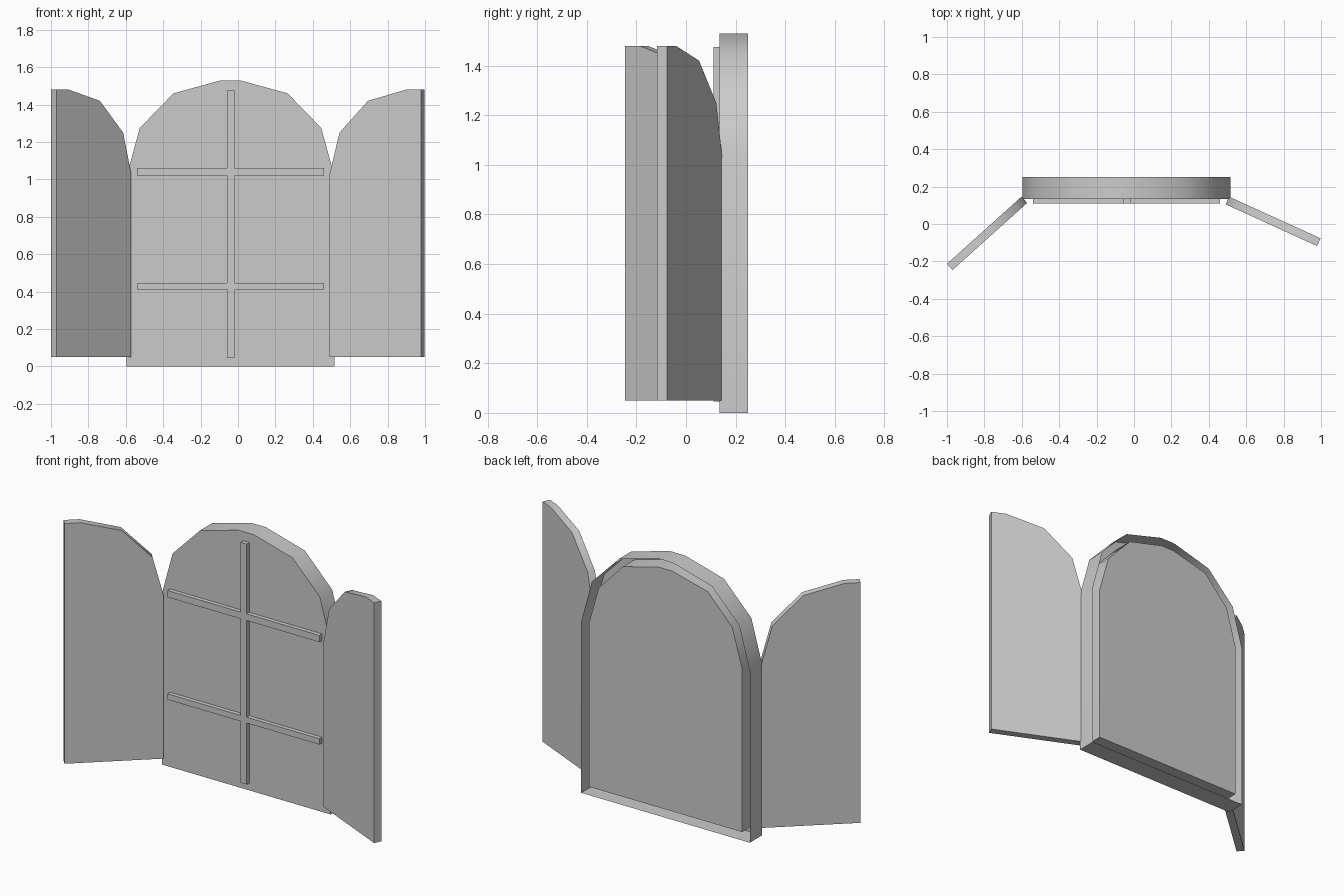
import bpy, bmesh, math

if "Cube" in bpy.data.objects:
    bpy.data.objects.remove(bpy.data.objects["Cube"])

CX = -0.04  # window centre line


def mirrored(half):
    """Close a right-hand half profile with its mirror image."""
    return half + [(-x, z) for x, z in reversed(half)]


def prism(name, pts, y0, y1, front=True, back=True):
    """Extrude an x-z outline from y0 (front) to y1 (back)."""
    bm = bmesh.new()
    a = [bm.verts.new((x, y0, z)) for x, z in pts]
    b = [bm.verts.new((x, y1, z)) for x, z in pts]
    for i in range(len(pts)):
        j = (i + 1) % len(pts)
        bm.faces.new((a[i], a[j], b[j], b[i]))
    if front:
        bm.faces.new(a)
    if back:
        bm.faces.new(b)
    area = sum(p[0] * q[1] - q[0] * p[1] for p, q in zip(pts, pts[1:] + pts[:1]))
    if area < 0:
        bmesh.ops.reverse_faces(bm, faces=bm.faces[:])
    mesh = bpy.data.meshes.new(name)
    bm.to_mesh(mesh)
    bm.free()
    ob = bpy.data.objects.new(name, mesh)
    bpy.context.collection.objects.link(ob)
    return ob


def smooth(ob):
    bpy.ops.object.select_all(action='DESELECT')
    ob.select_set(True)
    bpy.context.view_layer.objects.active = ob
    bpy.ops.object.shade_smooth_by_angle(angle=math.radians(35))


# Arched outer casing, open at the back
outer = mirrored([(0.555, 0), (0.555, 1.02), (0.485, 1.275), (0.305, 1.46), (0.05, 1.53)])
casing = prism("window_casing", outer, 0.135, 0.25, back=False)

# Inner pane block, leaving a groove inside the casing
inner = mirrored([(0.505, 0.05), (0.505, 1.02), (0.44, 1.25), (0.28, 1.42), (0.045, 1.48)])
pane = prism("window_pane", inner, 0.135, 0.25, front=False)

# Glazing bars: one upright and two crossbars in a single outline
bars = mirrored([(0.02, 0.045), (0.02, 0.41), (0.5, 0.41), (0.5, 0.445), (0.02, 0.445),
                 (0.02, 1.02), (0.5, 1.02), (0.5, 1.06), (0.02, 1.06), (0.02, 1.475)])
glazing = prism("glazing_bars", bars, 0.11, 0.135)

for ob in (casing, pane, glazing):
    ob.location.x = CX
smooth(casing)
smooth(pane)

# Shutters, hinged at local x = 0 and swung open
leaf = [(0, 0.05), (0.537, 0.05), (0.537, 1.48), (0.45, 1.48), (0.225, 1.42), (0.058, 1.25), (0, 1.03)]
for name, side, hinge, angle in (("right_shutter", 1, (0.49, 0.105, 0), -24.5),
                                 ("left_shutter", -1, (-0.571, 0.113, 0), 42)):
    ob = prism(name, [(side * x, z) for x, z in leaf], 0, 0.045)
    ob.location = hinge
    ob.rotation_euler.z = math.radians(angle)
    smooth(ob)
